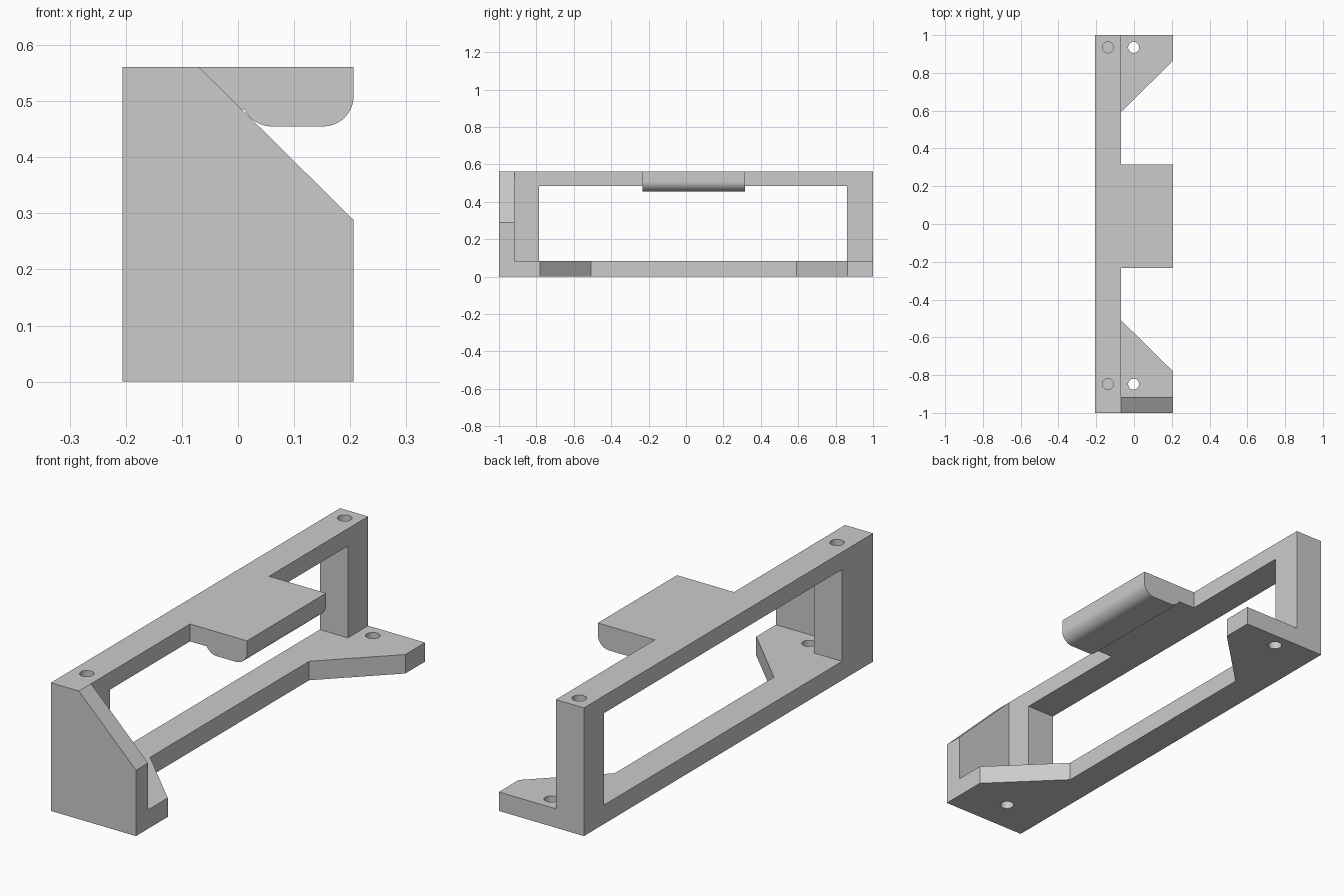
import bpy, bmesh, math
from mathutils import Vector

if "Cube" in bpy.data.objects:
    bpy.data.objects.remove(bpy.data.objects["Cube"], do_unlink=True)

grey = bpy.data.materials.new("plain grey")
grey.use_nodes = True
grey.diffuse_color = (0.6, 0.6, 0.6, 1)
grey.node_tree.nodes["Principled BSDF"].inputs["Base Color"].default_value = (0.6, 0.6, 0.6, 1)

BACK, FACE, REACH = -0.206, -0.07, 0.206    # depth of the frame and of its arms
TOP, BASE, RAIL = 0.561, 0.083, 0.485       # heights
HOLES_Y = (-0.848, 0.935)


def prism(name, profile, axis, low, high):
    """Extrude a closed profile along x, y or z between two levels."""
    def place(p, t):
        c = list(p)
        c.insert("xyz".index(axis), t)
        return Vector(c)
    bm = bmesh.new()
    face = bm.faces.new([bm.verts.new(place(p, low)) for p in profile])
    grown = bmesh.ops.extrude_face_region(bm, geom=[face])["geom"]
    shift = place((0, 0), high - low)
    bmesh.ops.translate(bm, vec=shift, verts=[v for v in grown if isinstance(v, bmesh.types.BMVert)])
    bmesh.ops.recalc_face_normals(bm, faces=bm.faces)
    mesh = bpy.data.meshes.new(name)
    bm.to_mesh(mesh)
    bm.free()
    mesh.materials.append(grey)
    obj = bpy.data.objects.new(name, mesh)
    bpy.context.collection.objects.link(obj)
    return obj


def rect(a0, a1, b0, b1):
    return [(a0, b0), (a1, b0), (a1, b1), (a0, b1)]


def arc(cx, cz, r, start, end, n=16):
    return [(cx + r * math.cos(math.radians(start + (end - start) * i / n)),
             cz + r * math.sin(math.radians(start + (end - start) * i / n)))
            for i in range(n + 1)]


def combine(target, other, operation):
    """Fuse a helper into the target, or cut it away, then discard it."""
    other.hide_render = True
    mod = target.modifiers.new(other.name, 'BOOLEAN')
    mod.operation, mod.solver, mod.object = operation, 'EXACT', other
    bpy.context.view_layer.objects.active = target
    bpy.ops.object.modifier_apply(modifier=mod.name)
    bpy.data.objects.remove(other, do_unlink=True)


# Upright rectangular frame with its open window
bracket = prism("bracket_frame", rect(-1, 1, 0, TOP), "x", BACK, FACE)
combine(bracket, prism("window", rect(-0.785, 0.86, BASE, RAIL), "x", -0.5, 0.5), 'DIFFERENCE')

# Chamfered feet at both ends of the base
for name, end, tip, root in (("front_foot", -1, -0.78, -0.508), ("back_foot", 1, 0.863, 0.592)):
    outline = [(BACK, end), (REACH, end), (REACH, tip), (FACE, root), (BACK, root)]
    combine(bracket, prism(name, outline, "z", 0, BASE), 'UNION')

# Sloped end wall on the front
wall = [(BACK, 0), (REACH, 0), (REACH, 0.288), (FACE, TOP), (BACK, TOP)]
combine(bracket, prism("end_wall", wall, "y", -1, -0.916), 'UNION')

# Top tab with a rounded lip underneath
r = 0.054
lip_z = 0.455 + r
start = 180 + math.degrees(math.asin((lip_z - RAIL) / r))
tab = ([(BACK, TOP), (BACK, RAIL)] + arc(0.06, lip_z, r, start, 270)
       + arc(REACH - r, lip_z, r, 270, 360) + [(REACH, TOP)])
combine(bracket, prism("top_tab", tab, "y", -0.232, 0.315), 'UNION')

# Through holes in the feet, blind holes in the tops of the posts
for y in HOLES_Y:
    for x, low, high in ((-0.002, -0.1, 0.2), (-0.138, 0.3, 0.7)):
        circle = [(x + u, y + v) for u, v in arc(0, 0, 0.029, 0, 360, 32)[:-1]]
        combine(bracket, prism("hole", circle, "z", low, high), 'DIFFERENCE')

# Tidy the flat faces and keep the edges crisp
bm = bmesh.new()
bm.from_mesh(bracket.data)
bmesh.ops.remove_doubles(bm, verts=bm.verts, dist=0.00005)
bmesh.ops.dissolve_limit(bm, angle_limit=math.radians(0.5), verts=bm.verts, edges=bm.edges)
bm.to_mesh(bracket.data)
bm.free()
bpy.ops.object.select_all(action='DESELECT')
bracket.select_set(True)
bpy.context.view_layer.objects.active = bracket
bpy.ops.object.shade_smooth_by_angle(angle=math.radians(30))
